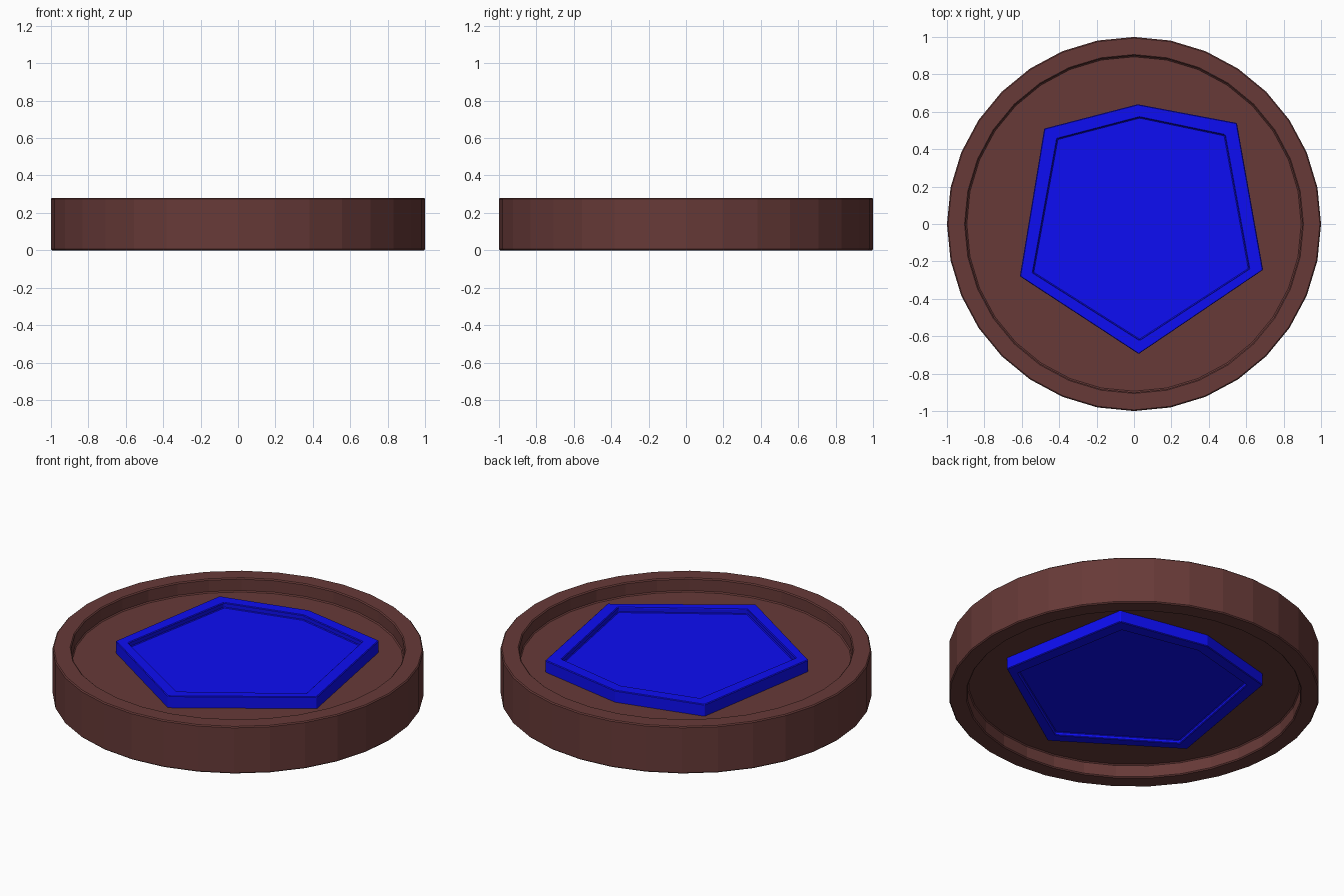
import bpy, bmesh, math

if "Cube" in bpy.data.objects:
    bpy.data.objects.remove(bpy.data.objects["Cube"])


def material(name, rgb):
    m = bpy.data.materials.new(name)
    m.diffuse_color = (*rgb, 1)
    m.use_nodes = True
    m.node_tree.nodes["Principled BSDF"].inputs["Base Color"].default_value = m.diffuse_color
    return m


def loft(name, rings, mat, bevel):
    """Skin a stack of (outline, z) rings, cap both ends, soften the edges."""
    bm = bmesh.new()
    loops = [[bm.verts.new((x, y, z)) for x, y in pts] for pts, z in rings]
    n = len(loops[0])
    for a, b in zip(loops, loops[1:]):
        for i in range(n):
            j = (i + 1) % n
            bm.faces.new((a[i], a[j], b[j], b[i]))
    bm.faces.new(loops[0][::-1])
    bm.faces.new(loops[-1])
    bmesh.ops.recalc_face_normals(bm, faces=bm.faces)
    mesh = bpy.data.meshes.new(name)
    bm.to_mesh(mesh)
    bm.free()
    mesh.materials.append(mat)
    obj = bpy.data.objects.new(name, mesh)
    bpy.context.collection.objects.link(obj)
    mod = obj.modifiers.new("edge_bevel", 'BEVEL')
    mod.width, mod.segments = bevel, 1
    mod.limit_method, mod.angle_limit = 'ANGLE', math.radians(30)
    return obj


def recessed(name, outer, inner, bottom, top, depth_low, depth_top, mat, bevel):
    """Solid slab with a raised border around a recess on both faces."""
    return loft(name, [(inner, bottom + depth_low), (inner, bottom), (outer, bottom),
                       (outer, top), (inner, top), (inner, top - depth_top)], mat, bevel)


def circle(r, n=32):
    return [(r * math.cos(2 * math.pi * i / n), r * math.sin(2 * math.pi * i / n))
            for i in range(n)]


brown = material("brown", (0.135, 0.042, 0.039))
blue = material("blue", (0.004, 0.004, 0.90))

# Round disc with a raised rim on both sides
recessed("disc", circle(1.0), circle(0.90), 0.0, 0.28, 0.08, 0.08, brown, 0.006)

# Irregular six-sided emblem standing out of both faces
outer = [(0.02, 0.64), (0.55, 0.54), (0.69, -0.245),
         (0.025, -0.695), (-0.61, -0.28), (-0.48, 0.51)]
inner = [(0.03, 0.57), (0.485, 0.475), (0.615, -0.24),
         (0.03, -0.62), (-0.54, -0.26), (-0.41, 0.455)]
recessed("emblem", outer, inner, 0.01, 0.27, 0.022, 0.03, blue, 0.004)
